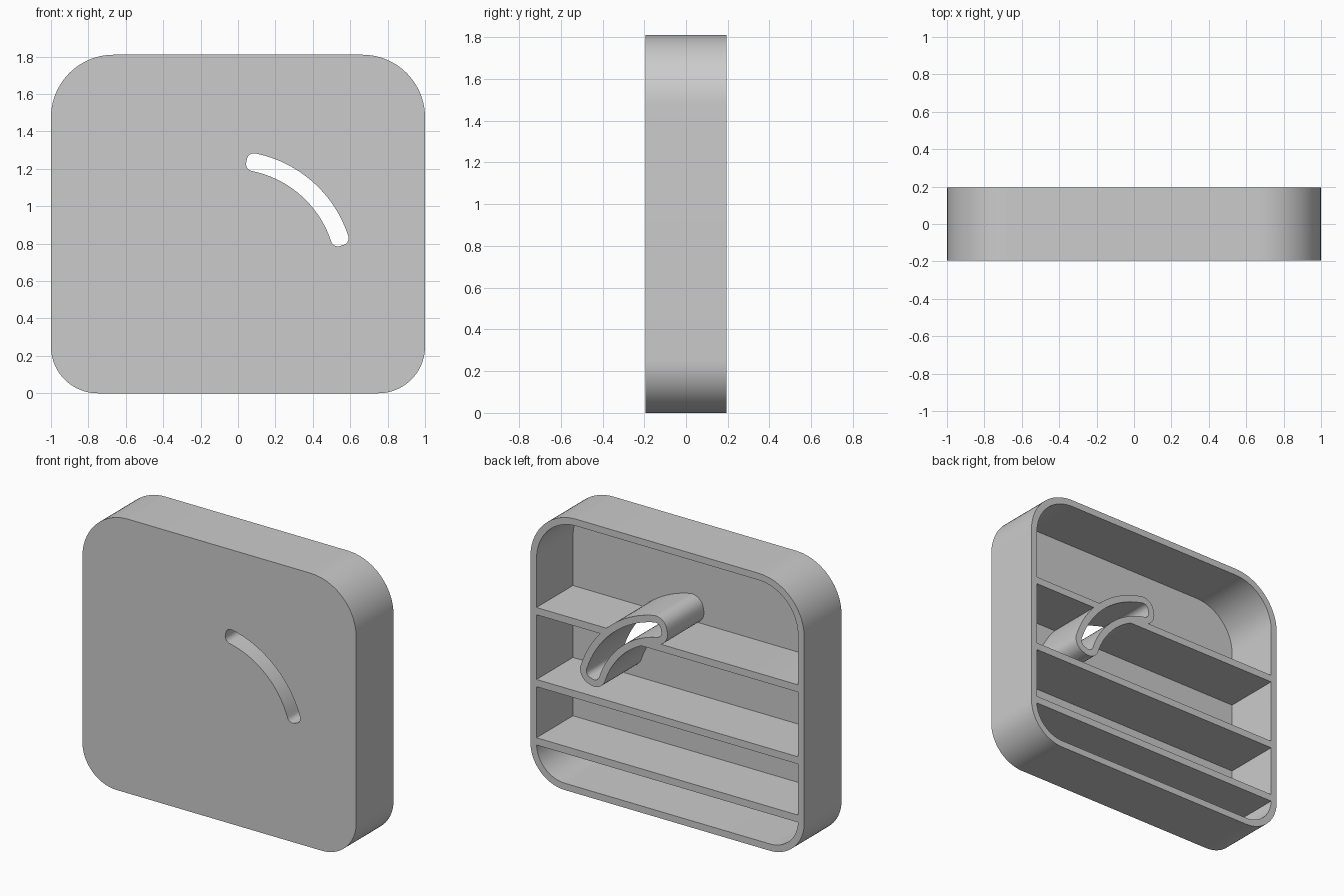
import bpy, bmesh
from math import cos, sin, radians, pi

if "Cube" in bpy.data.objects:
    bpy.data.objects.remove(bpy.data.objects["Cube"])

grey = bpy.data.materials.new("plain_grey")
grey.use_nodes = True
COLOUR = (0.6, 0.6, 0.6, 1)
grey.diffuse_color = COLOUR
grey.node_tree.nodes["Principled BSDF"].inputs["Base Color"].default_value = COLOUR

HEIGHT, HALF_DEPTH = 1.81, 0.195
WALL, PLATE = 0.045, 0.01
INNER_FRONT = -HALF_DEPTH + PLATE


def arc(cx, cz, r, start, end, n):
    return [(cx + r * cos(start + (end - start) * i / n),
             cz + r * sin(start + (end - start) * i / n)) for i in range(n + 1)]


def case_outline(inset):
    """Rounded square with larger corners at the top, moved inward by inset."""
    pts = []
    for k, (sx, top) in enumerate([(1, True), (-1, True), (-1, False), (1, False)]):
        r = 0.335 if top else 0.25
        cz = HEIGHT - r if top else r
        pts += arc(sx * (1 - r), cz, r - inset, k * pi / 2, (k + 1) * pi / 2, 20)
    return pts


def slot_outline(grow):
    """Curved slot with rounded corners, moved outward by grow."""
    cx, cz, mid, half, r = -0.036, 0.637, 0.61, 0.048, 0.038
    low, high = radians(14.5) + r / mid, radians(82.3) - r / mid
    out, inn, q = mid + half - r, mid - half + r, pi / 2

    def corner(radius, a, turn):
        return arc(cx + radius * cos(a), cz + radius * sin(a), r + grow,
                   a + turn, a + turn + q, 8)

    pts = corner(out, low, -q)
    pts += arc(cx, cz, mid + half + grow, low, high, 24)[1:-1]
    pts += corner(out, high, 0) + corner(inn, high, q)
    pts += arc(cx, cz, mid - half - grow, high, low, 24)[1:-1]
    return pts + corner(inn, low, pi)


def finish(obj):
    obj.data.materials.clear()
    obj.data.materials.append(grey)
    bpy.ops.object.select_all(action='DESELECT')
    obj.select_set(True)
    bpy.context.view_layer.objects.active = obj
    bpy.ops.object.shade_smooth_by_angle(angle=radians(30))


def extrude_outlines(name, outlines, y0, y1):
    """Fill nested outlines in the xz plane and extrude them from y0 to y1."""
    curve = bpy.data.curves.new(name, 'CURVE')
    curve.dimensions, curve.fill_mode = '2D', 'BOTH'
    curve.extrude = (y1 - y0) / 2
    for pts in outlines:
        spline = curve.splines.new('POLY')
        spline.points.add(len(pts) - 1)
        for p, (x, z) in zip(spline.points, pts):
            p.co = (x, z, 0, 1)
        spline.use_cyclic_u = True
    temp = bpy.data.objects.new(name + "_path", curve)
    bpy.context.collection.objects.link(temp)
    bpy.context.view_layer.update()
    mesh = bpy.data.meshes.new_from_object(
        temp.evaluated_get(bpy.context.evaluated_depsgraph_get()))
    bpy.data.objects.remove(temp)
    bm = bmesh.new()
    bm.from_mesh(mesh)
    for v in bm.verts:
        v.co = (v.co.x, (y0 + y1) / 2 - v.co.z, v.co.y)
    bmesh.ops.remove_doubles(bm, verts=bm.verts, dist=1e-5)
    bmesh.ops.dissolve_limit(bm, angle_limit=0.001, verts=bm.verts, edges=bm.edges)
    bmesh.ops.recalc_face_normals(bm, faces=bm.faces)
    bm.to_mesh(mesh)
    bm.free()
    obj = bpy.data.objects.new(name, mesh)
    bpy.context.collection.objects.link(obj)
    return obj


def cut(obj, cutter):
    mod = obj.modifiers.new("cut", 'BOOLEAN')
    mod.operation, mod.solver, mod.object = 'DIFFERENCE', 'EXACT', cutter
    bpy.context.view_layer.objects.active = obj
    bpy.ops.object.modifier_apply(modifier=mod.name)
    bpy.data.objects.remove(cutter)


# Open-backed case with a thin front plate pierced by the slot
case = extrude_outlines("case", [case_outline(0), slot_outline(0)], -HALF_DEPTH, HALF_DEPTH)
cavity = extrude_outlines("cavity_cutter", [case_outline(WALL)], INNER_FRONT, 0.5)
cut(case, cavity)
finish(case)

# Curved tube behind the slot
tube = extrude_outlines("slot_tube", [slot_outline(WALL), slot_outline(0)],
                        INNER_FRONT, HALF_DEPTH)
finish(tube)

# Three shelves; the upper one is interrupted by the tube
side = 1 - WALL
for name, top in [("upper_shelf", 1.15), ("middle_shelf", 0.675), ("lower_shelf", 0.29)]:
    low = top - 0.048
    box = [(-side, low), (side, low), (side, top), (-side, top)]
    shelf = extrude_outlines(name, [box], INNER_FRONT, HALF_DEPTH)
    if name == "upper_shelf":
        cut(shelf, extrude_outlines("tube_cutter", [slot_outline(WALL)], -0.5, 0.5))
    finish(shelf)
